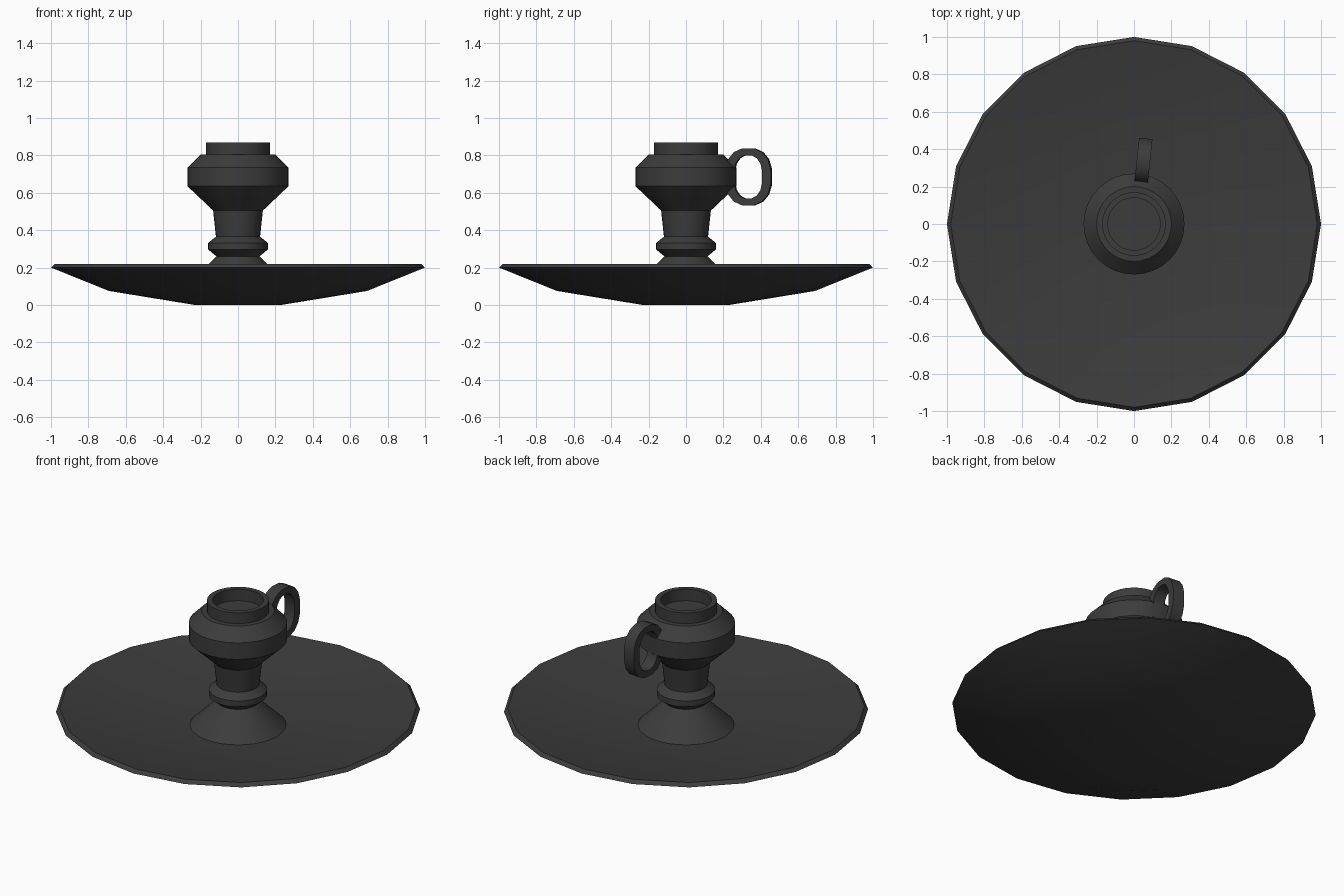
import bpy, bmesh
from math import sin, cos, pi, radians, copysign

if "Cube" in bpy.data.objects:
    bpy.data.objects.remove(bpy.data.objects["Cube"])

# Dark cast iron
iron = bpy.data.materials.new("dark_iron")
iron.use_nodes = True
colour = (0.045, 0.045, 0.045, 1)
iron.diffuse_color = colour
iron.node_tree.nodes["Principled BSDF"].inputs["Base Color"].default_value = colour


def finish(bm, name, angle):
    bmesh.ops.recalc_face_normals(bm, faces=bm.faces)
    mesh = bpy.data.meshes.new(name)
    bm.to_mesh(mesh)
    bm.free()
    mesh.materials.append(iron)
    obj = bpy.data.objects.new(name, mesh)
    bpy.context.collection.objects.link(obj)
    bpy.ops.object.select_all(action='DESELECT')
    obj.select_set(True)
    bpy.context.view_layer.objects.active = obj
    bpy.ops.object.shade_smooth_by_angle(angle=radians(angle))
    return obj


def bridge(bm, a, b):
    n = len(a)
    for i in range(n):
        j = (i + 1) % n
        bm.faces.new((a[i], a[j], b[j], b[i]))


def lathe(name, profile, sides, angle):
    """Turn a (radius, height) profile around z and cap both ends."""
    bm = bmesh.new()
    turns = [2 * pi * i / sides for i in range(sides)]
    rings = [[bm.verts.new((r * cos(t), r * sin(t), z)) for t in turns]
             for r, z in profile]
    for a, b in zip(rings, rings[1:]):
        bridge(bm, a, b)
    bm.faces.new(rings[0])
    bm.faces.new(rings[-1])
    return finish(bm, name, angle)


# Wide shallow drip plate
lathe("drip_plate", [(0.23, 0), (0.69, 0.075), (1, 0.2), (0.98, 0.22),
                     (0.69, 0.16), (0.25, 0.113)], 20, 30)

# Flared foot, collar, stem, bowl and hollow candle socket
lathe("candle_holder", [(0.28, 0.1), (0.115, 0.26), (0.16, 0.297), (0.16, 0.332),
                        (0.118, 0.365), (0.133, 0.505), (0.27, 0.635),
                        (0.27, 0.735), (0.2, 0.805), (0.17, 0.805),
                        (0.17, 0.87), (0.14, 0.87), (0.14, 0.8)], 32, 25)

# Oval finger loop made from a flat band
bm = bmesh.new()
steps = 16


def loop_ring(ry, rz, x):
    ring = []
    for i in range(steps):
        t = 2 * pi * (i + 0.5) / steps
        c, s = cos(t), sin(t)
        y = ry * copysign(abs(c) ** 0.85, c)
        z = rz * copysign(abs(s) ** 0.85, s)
        ring.append(bm.verts.new((x, y, z)))
    return ring


half = 0.036
bands = [loop_ring(0.125, 0.155, -half), loop_ring(0.125, 0.155, half),
         loop_ring(0.078, 0.117, half), loop_ring(0.078, 0.117, -half)]
for i in range(4):
    bridge(bm, bands[i], bands[(i + 1) % 4])
handle = finish(bm, "finger_loop", 40)
handle.location = (0.05, 0.335, 0.685)
handle.rotation_euler.z = radians(-6)
